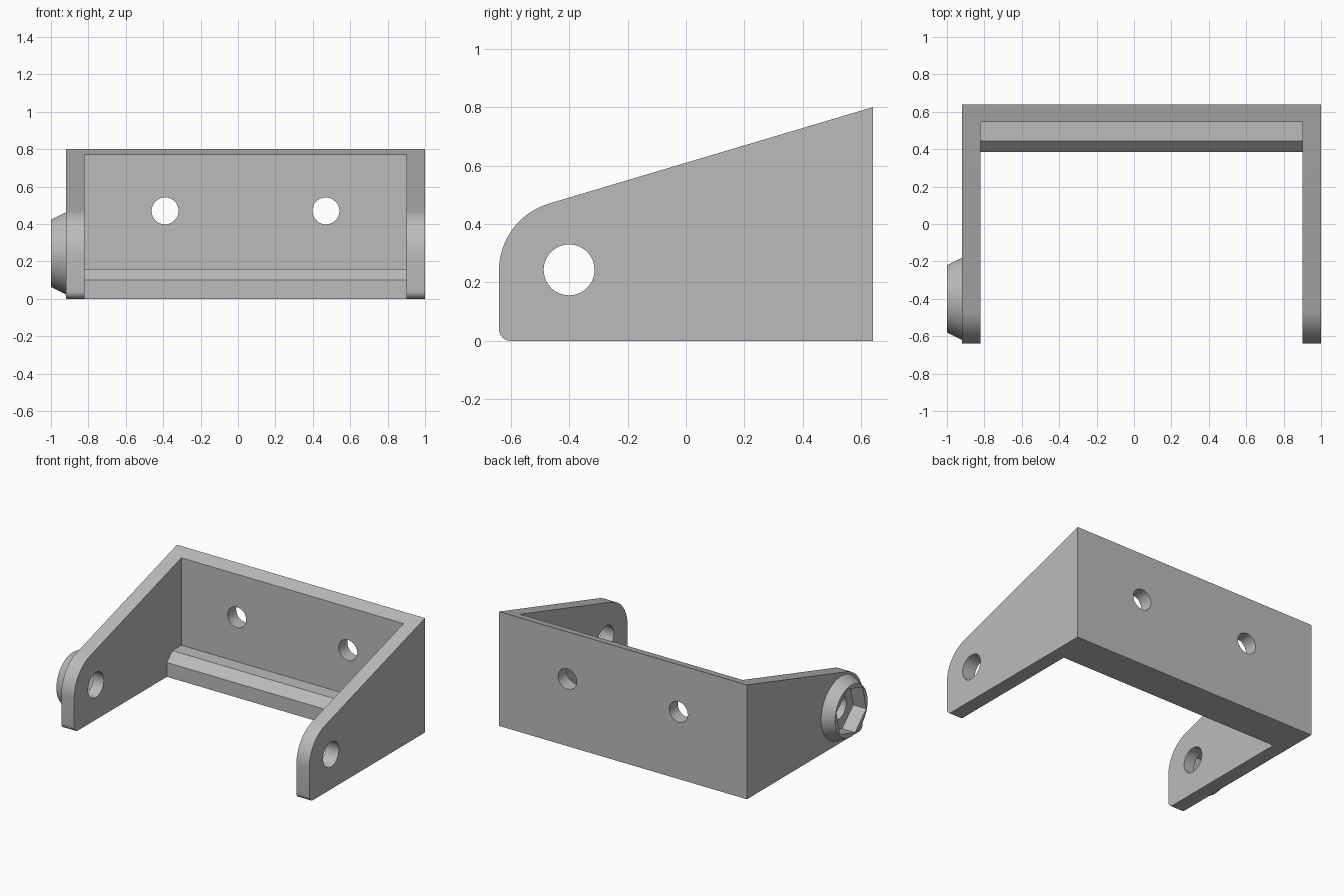
import bpy, bmesh, math
from mathutils import Matrix

old = bpy.data.objects.get("Cube")
if old:
    bpy.data.objects.remove(old, do_unlink=True)

PIVOT_Y, PIVOT_Z = -0.4, 0.243
OUT_L, IN_L, IN_R, OUT_R = -0.92, -0.82, 0.9, 1.0
TILT = math.atan(0.294)          # slope of the top edge

grey = bpy.data.materials.new("plain grey")
grey.use_nodes = True
grey.diffuse_color = (0.5, 0.5, 0.5, 1)
grey.node_tree.nodes["Principled BSDF"].inputs["Base Color"].default_value = (0.5, 0.5, 0.5, 1)


def make_object(name, bm):
    bmesh.ops.recalc_face_normals(bm, faces=bm.faces)
    mesh = bpy.data.meshes.new(name)
    bm.to_mesh(mesh)
    bm.free()
    mesh.materials.append(grey)
    obj = bpy.data.objects.new(name, mesh)
    bpy.context.collection.objects.link(obj)
    return obj


def extrude_x(name, profile, x0, x1):
    """Extrude a (y, z) outline along x."""
    bm = bmesh.new()
    face = bm.faces.new([bm.verts.new((x0, y, z)) for y, z in profile])
    new = bmesh.ops.extrude_face_region(bm, geom=[face])["geom"]
    verts = [v for v in new if isinstance(v, bmesh.types.BMVert)]
    bmesh.ops.translate(bm, verts=verts, vec=(x1 - x0, 0, 0))
    return make_object(name, bm)


def rod(name, axis, centre, r1, r2, depth, sides=64):
    """Cone or cylinder along x or y; r1 is the end at the low side."""
    turn = Matrix.Rotation(math.pi / 2, 4, "Y") if axis == "x" else Matrix.Rotation(-math.pi / 2, 4, "X")
    bm = bmesh.new()
    bmesh.ops.create_cone(bm, cap_ends=True, segments=sides, radius1=r1, radius2=r2,
                          depth=depth, matrix=Matrix.Translation(centre) @ turn)
    return make_object(name, bm)


def arc(cy, cz, r, a0, a1, n):
    angles = [a0 + (a1 - a0) * i / n for i in range(n + 1)]
    return [(cy + r * math.cos(a), cz + r * math.sin(a)) for a in angles]


def combine(target, tool, operation):
    mod = target.modifiers.new(operation.title(), "BOOLEAN")
    mod.operation, mod.solver, mod.object = operation, "EXACT", tool
    bpy.context.view_layer.objects.active = target
    bpy.ops.object.modifier_apply(modifier=mod.name)
    bpy.data.objects.remove(tool, do_unlink=True)


# Side outline: tall back, sloped top, rounded nose and small toe
outline = [(0.64, 0), (0.64, 0.8)]
outline += arc(PIVOT_Y, 0.24, 0.24, math.pi / 2 + TILT, math.pi, 20)
outline += arc(-0.6, 0.04, 0.04, math.pi, 1.5 * math.pi, 6)
bracket = extrude_x("bracket", outline, OUT_L, OUT_R)

# Open middle, leaving two arms, the back wall and a chamfered ledge
opening = [(-1, -0.1), (0.385, -0.1), (0.385, 0.1), (0.445, 0.16),
           (0.545, 0.16), (0.545, 1), (-1, 1)]
combine(bracket, extrude_x("opening_cutter", opening, IN_L, IN_R), "DIFFERENCE")

# Tapered boss on the outside of the right arm
boss = rod("pivot_boss", "x", (-0.95, PIVOT_Y, PIVOT_Z), 0.18, 0.23, 0.1)
combine(bracket, boss, "UNION")

# Hexagonal nut pocket in the boss
hexagon = arc(PIVOT_Y, PIVOT_Z, 0.172, TILT, TILT + math.pi * 5 / 3, 5)
combine(bracket, extrude_x("nut_cutter", hexagon, -1.1, -0.9), "DIFFERENCE")

# Pivot hole through both arms
pivot = rod("pivot_cutter", "x", (0, PIVOT_Y, PIVOT_Z), 0.087, 0.087, 3)
combine(bracket, pivot, "DIFFERENCE")

# Two mounting holes through the back wall
for x in (-0.39, 0.47):
    hole = rod("mounting_cutter", "y", (x, 0.6, 0.47), 0.072, 0.072, 0.4, 48)
    combine(bracket, hole, "DIFFERENCE")

bpy.ops.object.select_all(action="DESELECT")
bracket.select_set(True)
bpy.context.view_layer.objects.active = bracket
bpy.ops.object.shade_smooth_by_angle(angle=math.radians(20))
